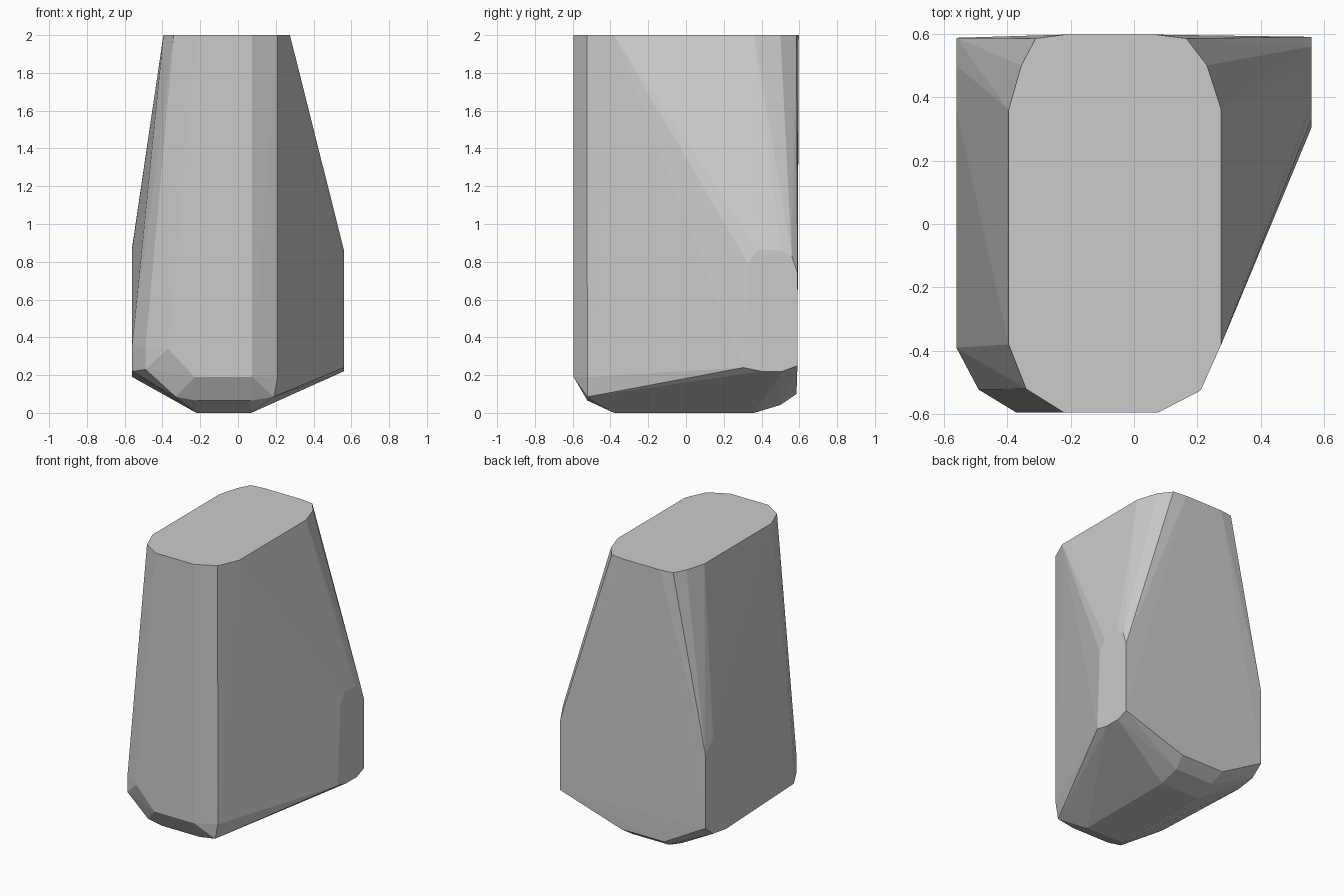
import bpy, bmesh, math

if "Cube" in bpy.data.objects:
    bpy.data.objects.remove(bpy.data.objects["Cube"])


def on_plane(axis, value, outline):
    """Place a 2D outline on the plane where the given axis has this value."""
    points = []
    for a, b in outline:
        p = [a, b]
        p.insert(axis, value)
        points.append(tuple(p))
    return points


X, Y, Z = 0, 1, 2

# Flat top with chamfered corners
points = on_plane(Z, 2.0, [
    (-0.395, -0.38), (-0.34, -0.52), (-0.22, -0.595), (0.075, -0.595),
    (0.21, -0.525), (0.275, -0.38), (0.275, 0.36), (0.23, 0.50),
    (0.165, 0.585), (0.07, 0.597), (-0.22, 0.597), (-0.31, 0.585),
    (-0.355, 0.50), (-0.395, 0.36)])

# Small flat on the right
points += on_plane(X, 0.56, [
    (0.33, 0.79), (0.38, 0.865), (0.50, 0.86), (0.56, 0.83), (0.59, 0.74),
    (0.59, 0.25), (0.51, 0.22), (0.40, 0.22), (0.305, 0.24)])

# Long flat on the left
points += on_plane(X, -0.56, [
    (-0.39, 0.36), (-0.39, 0.22), (0.36, 0.19), (0.50, 0.21), (0.587, 0.28),
    (0.587, 0.80), (0.50, 0.88), (0.36, 0.87)])

# Front face and its chamfers
points += on_plane(Y, -0.595, [(-0.37, 0.34), (-0.23, 0.19), (0.075, 0.19)])
points += on_plane(Y, -0.522, [
    (-0.49, 0.34), (-0.49, 0.23), (-0.33, 0.085), (-0.22, 0.065),
    (0.07, 0.065), (0.19, 0.085), (0.21, 0.19)])

# Underside and the chamfers towards the back
points += on_plane(Z, 0.0, [(-0.22, -0.38), (0.07, -0.38), (0.07, 0.36), (-0.22, 0.36)])
points += on_plane(Z, 0.042, [(-0.22, 0.50), (0.07, 0.50)])
points += on_plane(Z, 0.10, [(-0.24, 0.585), (0.09, 0.585)])

# Faceted block: the skin wrapped around all the flats
bm = bmesh.new()
for p in points:
    bm.verts.new(p)
hull = bmesh.ops.convex_hull(bm, input=bm.verts)
loose = [v for v in bm.verts if not v.link_faces]
bmesh.ops.delete(bm, geom=loose, context='VERTS')
bmesh.ops.dissolve_limit(bm, angle_limit=math.radians(0.5), verts=bm.verts, edges=bm.edges)
bmesh.ops.recalc_face_normals(bm, faces=bm.faces)
mesh = bpy.data.meshes.new("faceted_block")
bm.to_mesh(mesh)
bm.free()

block = bpy.data.objects.new("faceted_block", mesh)
bpy.context.collection.objects.link(block)

grey = bpy.data.materials.new("light_grey")
grey.diffuse_color = (0.6, 0.6, 0.6, 1.0)
grey.use_nodes = True
grey.node_tree.nodes["Principled BSDF"].inputs["Base Color"].default_value = grey.diffuse_color
mesh.materials.append(grey)
